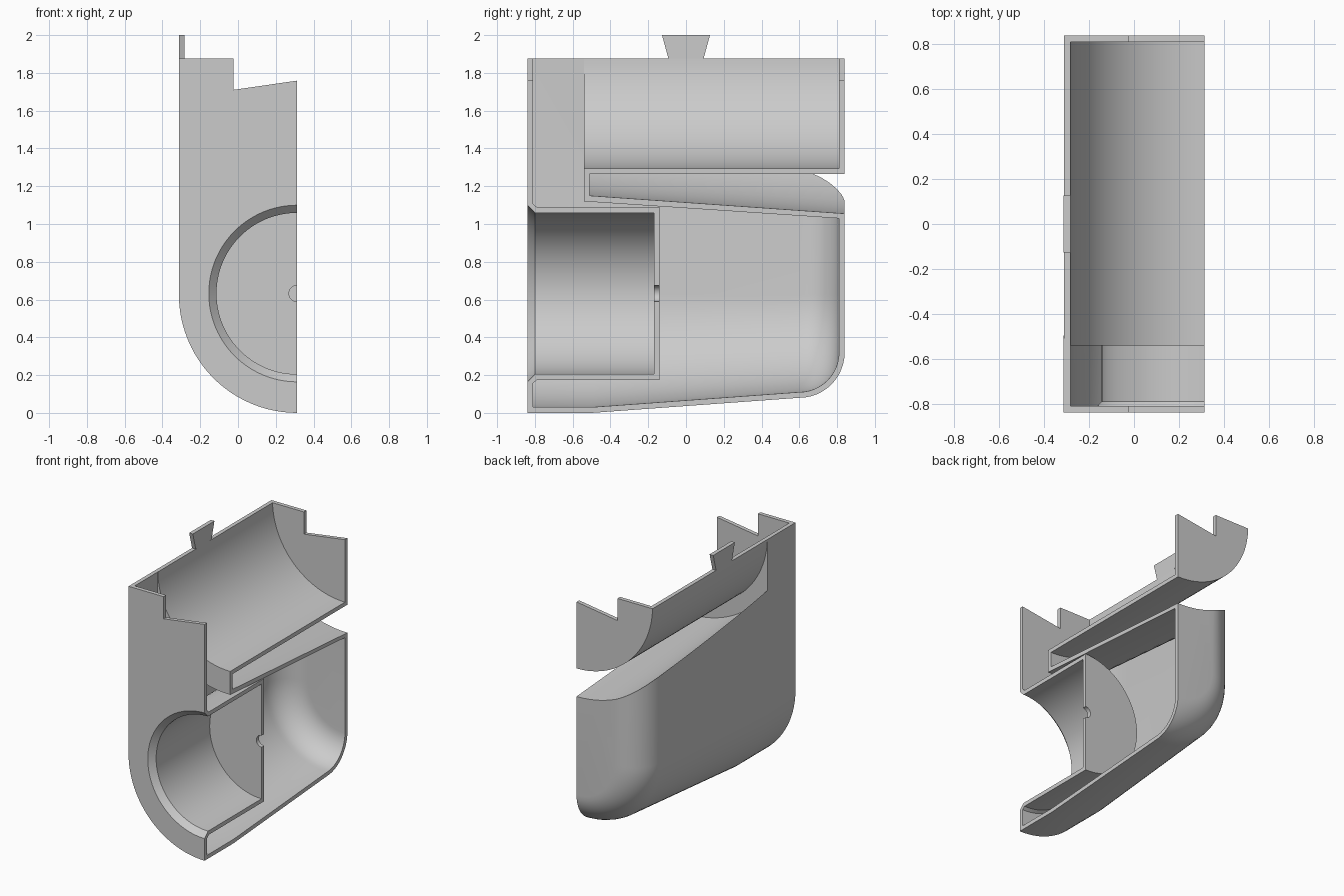
import bpy, bmesh, math

if "Cube" in bpy.data.objects:
    bpy.data.objects.remove(bpy.data.objects["Cube"])

CX = 0.313          # section plane, also the symmetry axis
TOP = 1.875         # rim height
WALL = 0.03

grey = bpy.data.materials.new("light_grey")
grey.use_nodes = True
colour = (0.6, 0.6, 0.6, 1)
grey.diffuse_color = colour
grey.node_tree.nodes["Principled BSDF"].inputs["Base Color"].default_value = colour


def loft(name, stations, cz, top=None, seg=96):
    """Skin rings at (y, radius): full circles, or U shapes reaching up to top."""
    bm = bmesh.new()
    rings = []
    for y, r in stations:
        if top is None:
            angles = [2 * math.pi * i / seg for i in range(seg)]
        else:
            angles = [math.pi * (1 + 2 * i / seg) for i in range(seg // 2 + 1)]
        pts = [(CX + r * math.cos(a), cz + r * math.sin(a)) for a in angles]
        if top is not None:
            pts = [(CX - r, top)] + pts + [(CX + r, top)]
        rings.append([bm.verts.new((x, y, z)) for x, z in pts])
    n = len(rings[0])
    for a, b in zip(rings, rings[1:]):
        for i in range(n):
            j = (i + 1) % n
            bm.faces.new((a[i], a[j], b[j], b[i]))
    bm.faces.new(rings[0])
    bm.faces.new(rings[-1])
    return finish(name, bm)


def prism(name, pts, axis, lo, hi):
    """Extrude a 2D outline along x (points are y, z) or y (points are x, z)."""
    bm = bmesh.new()
    place = (lambda p, t: (t, *p)) if axis == "x" else (lambda p, t: (p[0], t, p[1]))
    a = [bm.verts.new(place(p, lo)) for p in pts]
    b = [bm.verts.new(place(p, hi)) for p in pts]
    for i in range(len(pts)):
        j = (i + 1) % len(pts)
        bm.faces.new((a[i], a[j], b[j], b[i]))
    bm.faces.new(a)
    bm.faces.new(b)
    return finish(name, bm)


def finish(name, bm):
    bmesh.ops.recalc_face_normals(bm, faces=bm.faces)
    mesh = bpy.data.meshes.new(name)
    bm.to_mesh(mesh)
    bm.free()
    mesh.materials.append(grey)
    obj = bpy.data.objects.new(name, mesh)
    bpy.context.collection.objects.link(obj)
    return obj


def combine(obj, other, operation):
    """Apply a boolean and discard the tool object."""
    mod = obj.modifiers.new("bool", "BOOLEAN")
    mod.operation, mod.object, mod.solver = operation, other, "EXACT"
    bpy.context.view_layer.objects.active = obj
    bpy.ops.object.modifier_apply(modifier=mod.name)
    bpy.data.objects.remove(other)


def hull(name, offset):
    """Tapered U-shaped tank with a rounded back, inset by offset."""
    fillet = 0.24 - offset
    stations = [(-0.84 + offset, 0.626 - offset), (-0.5, 0.626 - offset)]
    for i in range(13):
        a = math.pi / 2 * i / 12
        stations.append((0.6 + fillet * math.sin(a), 0.306 + fillet * math.cos(a)))
    return loft(name, stations, 0.626, top=2.2)


AXIS = 1.89         # trough axis height
CUP = 0.632         # cup axis height

# Outer volume: tank with a conical gap, plus the trough above it
shell = hull("housing_shell", 0)
combine(shell, loft("gap", [(-0.51, 0.74), (1.0, 0.846)], AXIS), "DIFFERENCE")
combine(shell, loft("trough", [(-0.62, 0.626), (0.84, 0.626)], AXIS), "UNION")

# Inner volume: tank cavity around the cup, joined to the trough cavity
cavity = hull("cavity", WALL)
combine(cavity, loft("gap_wall", [(-0.54, 0.77), (1.0, 0.873)], AXIS), "DIFFERENCE")
combine(cavity, loft("cup_wall", [(-0.86, 0.522), (-0.79, 0.457), (-0.14, 0.457)], CUP),
        "DIFFERENCE")
combine(cavity, loft("trough_cavity", [(-0.64, 0.596), (0.81, 0.596)], AXIS), "UNION")
combine(shell, cavity, "DIFFERENCE")

# Chamfered cup opening and the small hole in its back wall
combine(shell, loft("cup", [(-0.86, 0.488), (-0.80, 0.427), (-0.17, 0.427)], CUP), "DIFFERENCE")
combine(shell, loft("hole", [(-0.3, 0.043), (-0.05, 0.043)], CUP, seg=32), "DIFFERENCE")

# Section plane, level rim and the notch in both end plates
half = [(-0.6, -0.2), (CX, -0.2), (CX, TOP), (-0.6, TOP)]
combine(shell, prism("half", half, "y", -1.2, 1.2), "INTERSECT")
notch = [(-0.025, 1.71), (0.5, 1.786), (0.5, 2.3), (-0.025, 2.3)]
combine(shell, prism("notch", notch, "y", -1.1, 1.1), "DIFFERENCE")

# Flared tab on the rim
prism("rim_tab", [(-0.093, TOP), (0.093, TOP), (0.127, 2.0), (-0.127, 2.0)],
      "x", -CX, -CX + WALL)

bpy.ops.object.select_all(action="DESELECT")
shell.select_set(True)
bpy.context.view_layer.objects.active = shell
bpy.ops.object.shade_smooth_by_angle(angle=math.radians(25))
